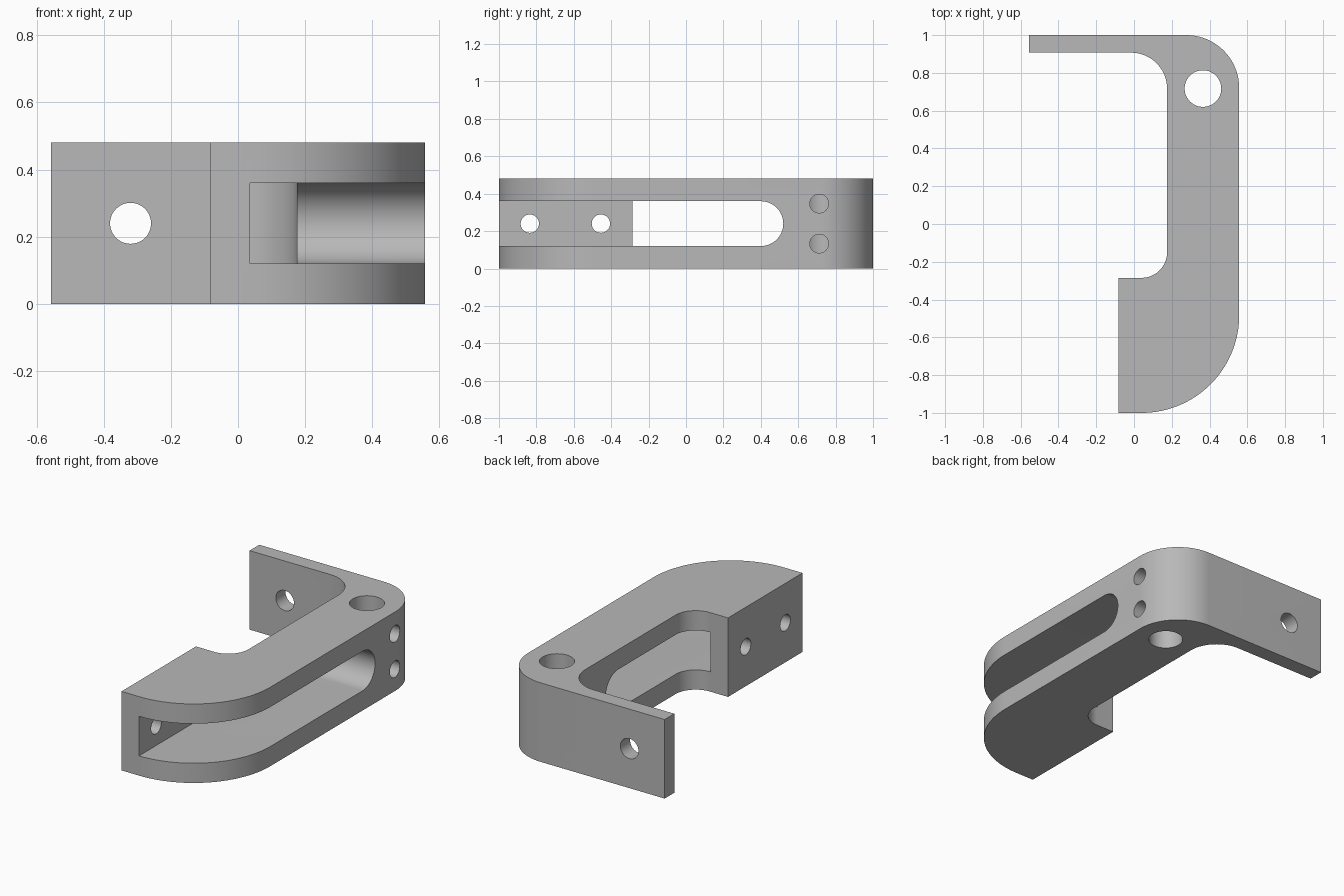
import bpy, bmesh
from math import cos, sin, radians
from mathutils import Vector

if "Cube" in bpy.data.objects:
    bpy.data.objects.remove(bpy.data.objects["Cube"])

grey = bpy.data.materials.new("plain grey")
grey.use_nodes = True
grey.diffuse_color = (0.48, 0.48, 0.48, 1)
grey.node_tree.nodes["Principled BSDF"].inputs["Base Color"].default_value = grey.diffuse_color


def arc(cx, cy, r, start, end, steps=20):
    angles = [radians(start + (end - start) * i / steps) for i in range(steps + 1)]
    return [(cx + r * cos(a), cy + r * sin(a)) for a in angles]


def prism(name, outline, axis, low, high):
    """Extrude a 2D outline along x, y or z."""
    place = {"x": lambda u, v: (low, u, v),
             "y": lambda u, v: (u, low, v),
             "z": lambda u, v: (u, v, low)}[axis]
    bm = bmesh.new()
    face = bm.faces.new([bm.verts.new(place(u, v)) for u, v in outline])
    shift = Vector([high - low if a == axis else 0 for a in "xyz"])
    grown = bmesh.ops.extrude_face_region(bm, geom=[face], use_keep_orig=True)
    bmesh.ops.translate(bm, vec=shift,
                        verts=[g for g in grown["geom"] if isinstance(g, bmesh.types.BMVert)])
    bmesh.ops.recalc_face_normals(bm, faces=bm.faces)
    mesh = bpy.data.meshes.new(name)
    bm.to_mesh(mesh)
    bm.free()
    mesh.materials.append(grey)
    obj = bpy.data.objects.new(name, mesh)
    bpy.context.collection.objects.link(obj)
    return obj


def circle(cx, cy, r):
    return arc(cx, cy, r, 0, 360, 48)[:-1]


# Bracket body: thin rear flange, long side arm and thick front block
left, right, height = -0.557, 0.557, 0.48
outline = [(left, 1)]
outline += arc(right - 0.28, 0.72, 0.28, 90, 0)
outline += arc(0.04, -0.483, 0.517, 0, -90, 32)
outline += [(-0.083, -1), (-0.083, -0.285)]
outline += arc(0.04, -0.15, 0.135, -90, 0)
outline += arc(-0.015, 0.717, 0.19, 0, 90)
outline += [(left, 0.907)]
body = prism("bracket_body", outline, "z", 0, height)

# Long slot through the side arm with a rounded rear end
mid = height / 2
slot = [(-1.1, mid - 0.12)] + arc(0.4, mid, 0.12, -90, 90, 32) + [(-1.1, mid + 0.12)]
cutters = [prism("slot_cutter", slot, "x", 0.035, 0.8)]

# Vertical pin hole, flange hole, block holes and blind set screw holes
cutters.append(prism("pin_hole_cutter", circle(0.365, 0.717, 0.097), "z", -0.1, 0.6))
cutters.append(prism("flange_hole_cutter", circle(-0.32, mid, 0.061), "y", 0.8, 1.1))
for y in (-0.835, -0.455):
    cutters.append(prism("block_hole_cutter", circle(y, mid, 0.049), "x", -0.2, 0.1))
for z in (0.133, 0.347):
    cutters.append(prism("screw_hole_cutter", circle(0.712, z, 0.05), "x", 0.365, 0.7))

bpy.context.view_layer.objects.active = body
body.select_set(True)
for cutter in cutters:
    cutter.hide_render = True
    cut = body.modifiers.new("cut", "BOOLEAN")
    cut.operation = "DIFFERENCE"
    cut.solver = "EXACT"
    cut.object = cutter
    bpy.ops.object.modifier_apply(modifier=cut.name)
    bpy.data.objects.remove(cutter)

bpy.ops.object.shade_smooth_by_angle(angle=radians(30))
